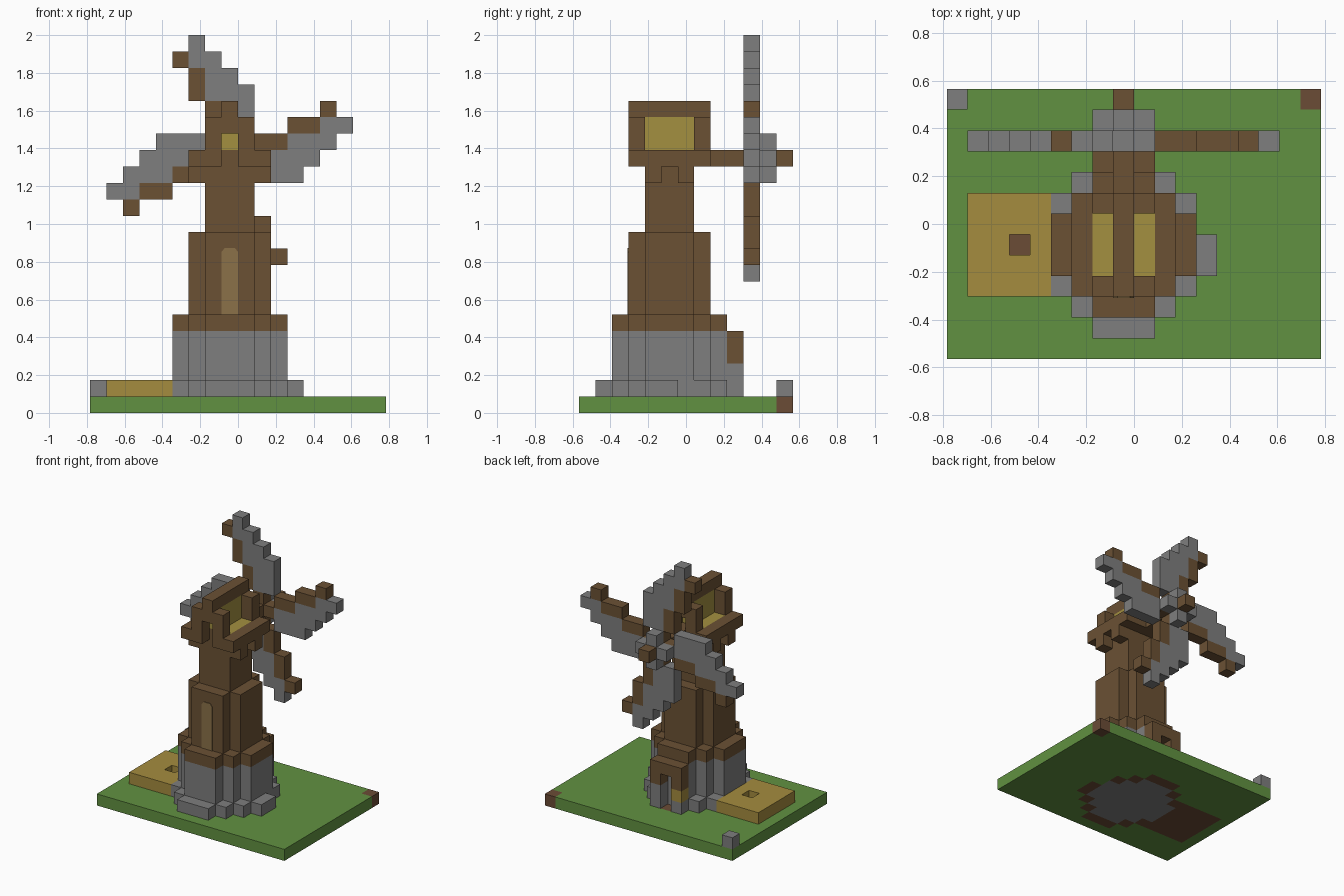
import bpy
import bmesh
import math
from mathutils import Vector

cube = bpy.data.objects.get("Cube")
if cube:
    bpy.data.objects.remove(cube)

U = 2 / 23                                  # edge of one block
ORIGIN = Vector((-9 * U, -6.5 * U, 0))
CX, CY, HUB_Z = 8, 5, 15                    # tower axis and sail axis


def linear(c):
    c /= 255
    return c / 12.92 if c <= 0.04045 else ((c + 0.055) / 1.055) ** 2.4


def material(name, r, g, b):
    mat = bpy.data.materials.new(name)
    mat.use_nodes = True
    color = (linear(r), linear(g), linear(b), 1)
    mat.diffuse_color = color
    bsdf = mat.node_tree.nodes["Principled BSDF"]
    bsdf.inputs["Base Color"].default_value = color
    bsdf.inputs["Roughness"].default_value = 0.9
    return mat


MATS = {
    "grass": material("grass green", 97, 145, 65),
    "stone": material("stone grey", 126, 126, 126),
    "wood": material("wood brown", 107, 81, 52),
    "soil": material("soil brown", 107, 76, 54),
    "straw": material("straw gold", 165, 140, 62),
    "thatch": material("thatch yellow", 163, 144, 64),
    "tan": material("door tan", 139, 113, 72),
}
NAMES = list(MATS)
blocks = {}                                 # cell -> (part, colour)


def fill(part, color, xs, ys, zs):
    """Fill a box of blocks; each range is (first, last) or one number."""
    def span(r):
        return range(r, r + 1) if isinstance(r, int) else range(r[0], r[1] + 1)
    for x in span(xs):
        for y in span(ys):
            for z in span(zs):
                blocks[x, y, z] = (part, color)


def disc(part, color, radius, zs):
    """Fill a stepped round layer about the tower axis."""
    for dy in range(-radius, radius + 1):
        w = min(radius, radius + 1 - abs(dy)) if abs(dy) > 1 else radius
        fill(part, color, (CX - w, CX + w), CY + dy, zs)


# Ground slab with footings below the tower and the straw bed
fill("ground", "grass", (0, 17), (0, 12), 0)
fill("ground", "soil", (1, 4), (3, 7), 0)
disc("ground", "soil", 4, 0)
fill("ground", "grass", CX + 4, 6, 0)
disc("ground", "stone", 3, 0)
fill("ground", "soil", 17, 12, 0)
fill("corner_stone", "stone", 0, 12, 1)

# Plinth: stepped foot, stone drum, wooden band
for s in (-1, 1):
    for dx, dy in ((2, 3), (3, 2)):
        for t in (-1, 1):
            fill("plinth_step", "stone", CX + s * dx, CY + t * dy, 1)
fill("plinth_step", "stone", (7, 9), 1, 1)
fill("plinth_step", "stone", 12, (4, 5), 1)
disc("plinth", "stone", 3, (1, 4))
disc("plinth_band", "wood", 3, 5)

# Straw bed with a planting hole
fill("straw_bed", "straw", (1, 4), (3, 7), 1)
del blocks[3, 5, 1]

# Back porch with an open doorway
for x in (7, 9):
    fill("porch", "stone", x, 9, (1, 2))
    fill("porch", "wood", x, 9, (3, 4))
fill("porch", "wood", 8, 9, 4)
fill("porch", "straw", 7, 9, 2)

# Tower body and neck
disc("tower", "wood", 2, (6, 10))
fill("neck", "wood", (7, 9), (4, 6), (11, 14))

# Cap: floor, side rails on corbels, gable ends, ridge, thatch
fill("cap", "wood", (7, 9), (4, 6), 15)
for x in (7, 9):
    fill("cap", "thatch", x, (4, 6), 15)
for x in (6, 10):
    fill("cap_rail", "wood", x, (3, 7), 15)
    for y in (4, 6):
        fill("corbel", "wood", x, y, 14)
for y in (3, 7):
    for x in (7, 9):
        fill("gable", "wood", x, y, (15, 17))
    fill("gable", "wood", CX, y, 17)
fill("cap_wall", "thatch", CX, (4, 6), (16, 17))
fill("ridge", "wood", CX, (3, 7), 18)

# Axle and hub
fill("axle", "wood", CX, (7, 12), HUB_Z)
for dx, dz in ((1, 0), (-1, 0), (0, 1), (0, -1)):
    fill("hub", "stone", CX + dx, 11, HUB_Z + dz)

# Sail: spar cells and cloth columns, turned four times about the axle
SPAR = [(0, 1), (-1, 2), (-1, 3), (-2, 4), (-2, 5), (-3, 6)]
CLOTH = {-2: (6, 7), -1: (4, 6), 0: (2, 5), 1: (2, 4)}
cells = [(a, b, "wood") for a, b in SPAR]
cells += [(a, b, "stone") for a, (lo, hi) in CLOTH.items()
          for b in range(lo, hi + 1)]
for n, side in enumerate(("top", "right", "bottom", "left")):
    for a, b, color in cells:
        for _ in range(n):
            a, b = b, -a
        fill(side + "_sail", color, CX + a, 10, HUB_Z + b)


def add_object(name, bm, mats):
    mesh = bpy.data.meshes.new(name)
    bm.to_mesh(mesh)
    bm.free()
    for m in mats:
        mesh.materials.append(m)
    obj = bpy.data.objects.new(name, mesh)
    bpy.context.scene.collection.objects.link(obj)
    return obj


def build_part(part):
    """Skin the exposed block faces of one part and merge flat areas."""
    bm = bmesh.new()
    used = []
    for cell, (owner, color) in blocks.items():
        if owner != part:
            continue
        if color not in used:
            used.append(color)
        for axis in range(3):
            for sign in (-1, 1):
                near = list(cell)
                near[axis] += sign
                if tuple(near) in blocks:
                    continue
                n, u, v = Vector(), Vector(), Vector()
                n[axis] = sign / 2
                u[(axis + 1) % 3] = 0.5
                v[(axis + 2) % 3] = sign / 2
                mid = Vector(cell) + Vector((0.5, 0.5, 0.5)) + n
                ring = (mid - u - v, mid + u - v, mid + u + v, mid - u + v)
                face = bm.faces.new([bm.verts.new(ORIGIN + p * U) for p in ring])
                face.material_index = used.index(color)
    bmesh.ops.remove_doubles(bm, verts=bm.verts, dist=U / 100)
    bmesh.ops.dissolve_limit(bm, angle_limit=math.radians(1), verts=bm.verts,
                             edges=bm.edges, delimit={"MATERIAL"})
    add_object(part, bm, [MATS[c] for c in used])


for part in dict.fromkeys(owner for owner, _ in blocks.values()):
    build_part(part)

# Arched front door as a thin plate
bm = bmesh.new()
front = ORIGIN.y + 3 * U - 0.005
outline = [(0, 6), (1, 6), (1, 9.8), (0.8, 10.05), (0.2, 10.05), (0, 9.8)]
door = bm.faces.new([bm.verts.new((ORIGIN.x + (CX + x) * U, front, z * U))
                     for x, z in outline])
out = bmesh.ops.extrude_face_region(bm, geom=[door])
bmesh.ops.translate(bm, vec=(0, 0.006, 0),
                    verts=[g for g in out["geom"] if isinstance(g, bmesh.types.BMVert)])
bmesh.ops.recalc_face_normals(bm, faces=bm.faces)
add_object("front_door", bm, [MATS["tan"]])
